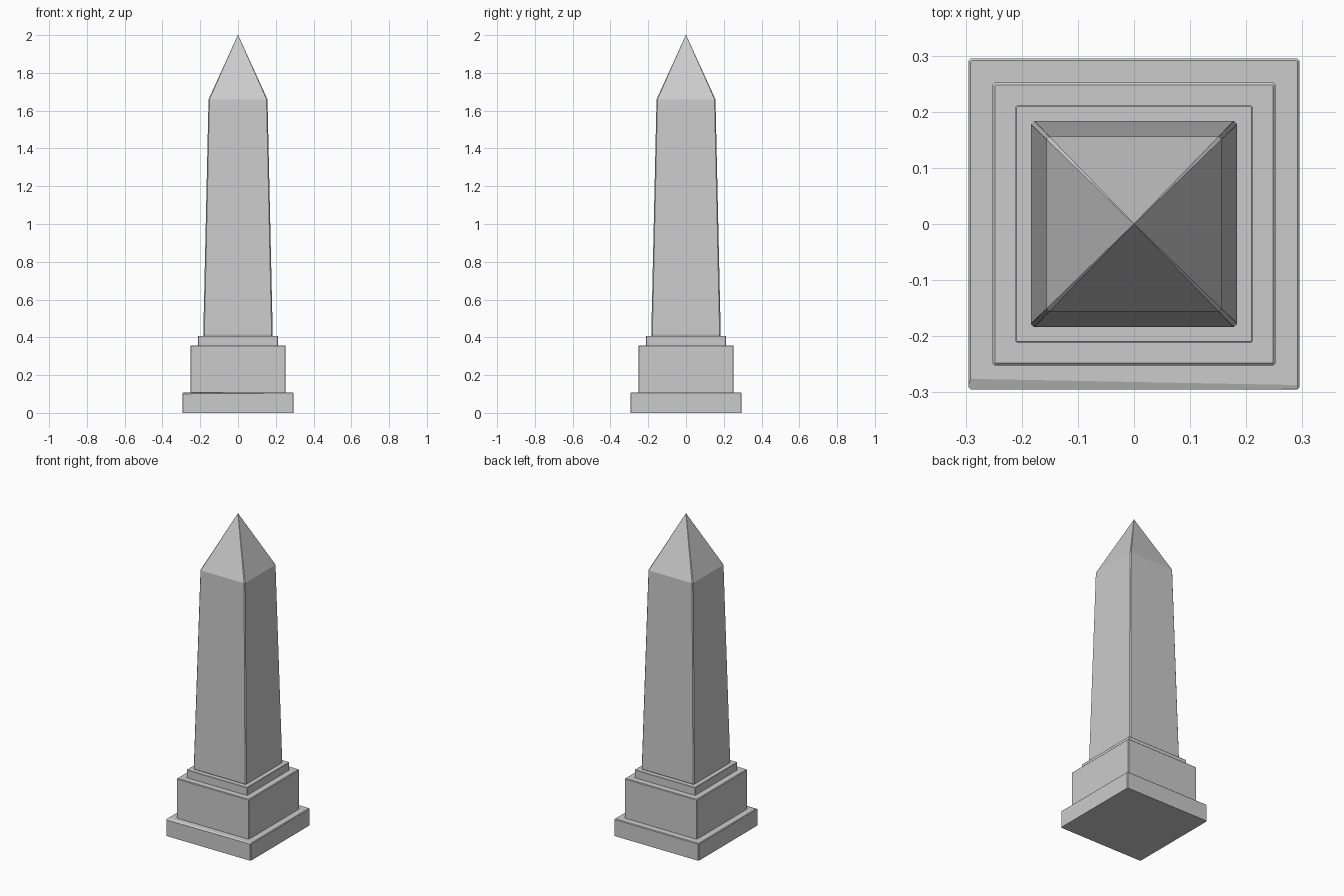
import bpy, bmesh
from mathutils import Vector

if "Cube" in bpy.data.objects:
    bpy.data.objects.remove(bpy.data.objects["Cube"])


def loft(name, rings, chip=None):
    """Stack square rings (z, half width, corner chamfer) into a closed solid."""
    bm = bmesh.new()
    loops = []
    for z, h, c in rings:
        pts = [(h, -h + c), (h, h - c), (h - c, h), (-h + c, h),
               (-h, h - c), (-h, -h + c), (-h + c, -h), (h - c, -h)]
        loops.append([bm.verts.new((x, y, z)) for x, y in pts])
    for a, b in zip(loops, loops[1:]):
        for i in range(8):
            j = (i + 1) % 8
            bm.faces.new((a[i], a[j], b[j], b[i]))
    bm.faces.new(loops[0][::-1])
    bm.faces.new(loops[-1])
    if chip:  # slice a worn sliver off an edge
        p, q, r = map(Vector, chip)
        n = (q - p).cross(r - p).normalized()
        if n.z < 0:
            n = -n
        cut = bmesh.ops.bisect_plane(bm, geom=bm.verts[:] + bm.edges[:] + bm.faces[:],
                                     plane_co=p, plane_no=n, clear_outer=True)
        edges = [e for e in cut["geom_cut"] if isinstance(e, bmesh.types.BMEdge)]
        bmesh.ops.holes_fill(bm, edges=edges, sides=0)
    bmesh.ops.recalc_face_normals(bm, faces=bm.faces[:])
    mesh = bpy.data.meshes.new(name)
    bm.to_mesh(mesh)
    bm.free()
    obj = bpy.data.objects.new(name, mesh)
    bpy.context.collection.objects.link(obj)
    return obj


def slab(name, z0, z1, h, b, chip=None):
    """Square block with softened top and upright edges."""
    return loft(name, [(z0, h, b), (z1 - b, h, b), (z1, h - b, b / 2)], chip)


# Stepped pedestal, with a worn front edge on the lowest step
slab("plinth", 0.0, 0.108, 0.295, 0.004,
     chip=((-0.29, -0.276, 0.108), (0.29, -0.287, 0.108), (-0.29, -0.295, 0.101)))
slab("pedestal", 0.108, 0.358, 0.252, 0.004)
slab("upper_step", 0.358, 0.408, 0.211, 0.002)

# Tapered shaft with pointed cap
loft("shaft", [(0.408, 0.182, 0.006), (0.414, 0.184, 0.006),
               (1.66, 0.156, 0.005), (2.0, 0.001, 0.0005)])
